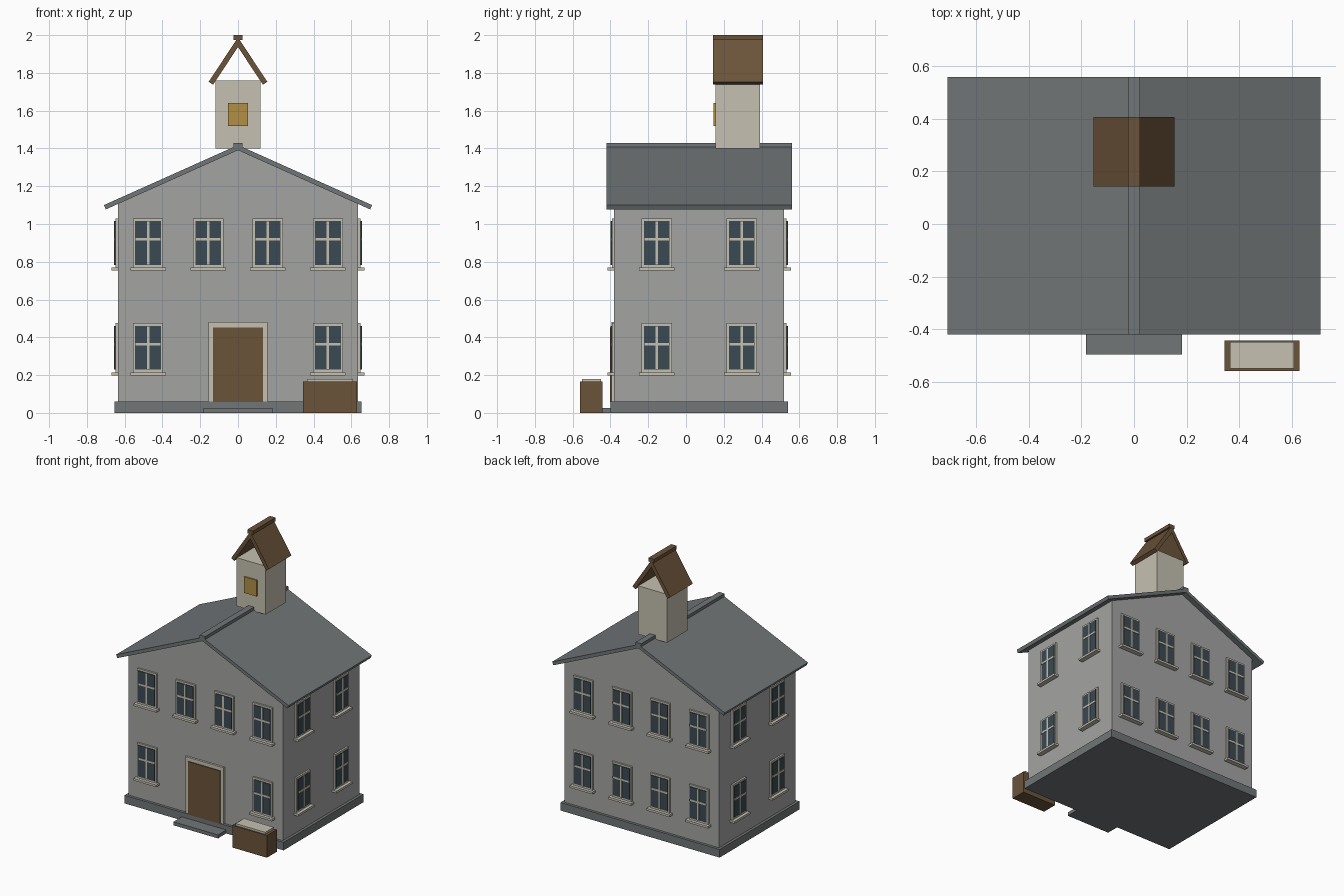
import bpy
import bmesh
from math import pi
from mathutils import Vector

if "Cube" in bpy.data.objects:
    bpy.data.objects.remove(bpy.data.objects["Cube"], do_unlink=True)


def make_material(name, rgb):
    mat = bpy.data.materials.new(name)
    mat.use_nodes = True
    mat.diffuse_color = (*rgb, 1)
    shader = next(n for n in mat.node_tree.nodes if n.type == 'BSDF_PRINCIPLED')
    shader.inputs["Base Color"].default_value = (*rgb, 1)
    shader.inputs["Roughness"].default_value = 0.9
    return mat


WALL = make_material("wall_grey", (0.37, 0.375, 0.365))
SLATE = make_material("slate_grey", (0.165, 0.18, 0.185))
CREAM = make_material("cream_trim", (0.56, 0.53, 0.44))
WOOD = make_material("brown_wood", (0.147, 0.087, 0.042))
GLASS = make_material("dark_glass", (0.043, 0.068, 0.086))
GOLD = make_material("dull_gold", (0.44, 0.275, 0.06))

MID_Y = 0.07           # centre of the house body
HALF_X, HALF_Y = 0.635, 0.45


def add_box(bm, x, y, z, index=0):
    """Add a box spanning three (low, high) ranges."""
    verts = bmesh.ops.create_cube(bm, size=1)["verts"]
    for v in verts:
        v.co = Vector(lo + (c + 0.5) * (hi - lo) for c, (lo, hi) in zip(v.co, (x, y, z)))
    for face in {f for v in verts for f in v.link_faces}:
        face.material_index = index


def finish_mesh(bm, name, mats):
    bmesh.ops.recalc_face_normals(bm, faces=bm.faces)
    mesh = bpy.data.meshes.new(name)
    bm.to_mesh(mesh)
    bm.free()
    for mat in mats:
        mesh.materials.append(mat)
    return mesh


def add_object(name, mesh, location=(0, 0, 0), turn=0):
    obj = bpy.data.objects.new(name, mesh)
    obj.location = location
    obj.rotation_euler.z = turn
    bpy.context.collection.objects.link(obj)
    return obj


def box(name, x, y, z, mat):
    bm = bmesh.new()
    add_box(bm, x, y, z)
    return add_object(name, finish_mesh(bm, name, [mat]))


def prism(name, half_profile, y, mat):
    """Mirror an x-z half profile (starting and ending on x = 0) and extrude it along y."""
    mirrored = [(-px, pz) for px, pz in reversed(half_profile) if px > 0]
    bm = bmesh.new()
    face = bm.faces.new([bm.verts.new((px, y[0], pz)) for px, pz in half_profile + mirrored])
    new = bmesh.ops.extrude_face_region(bm, geom=[face])["geom"]
    bmesh.ops.translate(bm, vec=(0, y[1] - y[0], 0),
                        verts=[v for v in new if isinstance(v, bmesh.types.BMVert)])
    return add_object(name, finish_mesh(bm, name, [mat]))


def gable_roof(name, peak, eave, thick, y, mat):
    """Bent roof slab with a square ridge cap."""
    slope = Vector((eave[0], eave[1] - peak))
    normal = Vector((slope.y, -slope.x)).normalized()
    under = Vector(eave) + normal * thick
    under_peak = under.y - under.x * slope.y / slope.x
    prism(name, [(0, peak), tuple(eave), tuple(under), (0, under_peak)], y, mat)
    box(name + "_ridge_cap", (-0.023, 0.023), y, (peak - 0.015, peak + 0.012), mat)
    return under_peak, -slope.y / slope.x


# Body, foundation and main roof
roof_under, pitch = gable_roof("main_roof", 1.418, (0.71, 1.10), 0.025,
                               (MID_Y - 0.49, MID_Y + 0.49), SLATE)
prism("house_walls", [(0, 0.05), (HALF_X, 0.05), (HALF_X, roof_under - HALF_X * pitch),
                      (0, roof_under)], (MID_Y - HALF_Y, MID_Y + HALF_Y), WALL)
box("foundation", (-0.655, 0.655), (MID_Y - 0.47, MID_Y + 0.47), (0, 0.06), SLATE)

# Bell tower
box("tower", (-0.12, 0.12), (0.155, 0.393), (1.4, 1.76), CREAM)
box("tower_panel", (-0.052, 0.052), (0.145, 0.16), (1.52, 1.64), GOLD)
gable_roof("tower_roof", 1.988, (0.155, 1.753), 0.028, (0.142, 0.408), WOOD)

# Window: frame, raised pane, glazing bars and sill, facing -y
bm = bmesh.new()
add_box(bm, (-0.08, 0.08), (-0.013, 0.005), (-0.13, 0.13))
add_box(bm, (-0.068, 0.068), (-0.018, 0), (-0.116, 0.116), 1)
add_box(bm, (-0.007, 0.007), (-0.021, 0), (-0.116, 0.116))
add_box(bm, (-0.068, 0.068), (-0.021, 0), (0.012, 0.026))
add_box(bm, (-0.094, 0.094), (-0.036, 0.005), (-0.146, -0.13))
window_mesh = finish_mesh(bm, "window", [CREAM, GLASS])

for floor, z in (("lower", 0.345), ("upper", 0.9)):
    for i, x in enumerate((-0.476, -0.158, 0.158, 0.476)):
        add_object(f"{floor}_back_window_{i}", window_mesh, (x, MID_Y + HALF_Y, z), pi)
        if floor == "upper" or abs(x) > 0.3:    # the door takes the middle
            add_object(f"{floor}_front_window_{i}", window_mesh, (x, MID_Y - HALF_Y, z))
    for i, y in enumerate((MID_Y - 0.225, MID_Y + 0.225)):
        add_object(f"{floor}_left_window_{i}", window_mesh, (HALF_X, y, z), pi / 2)
        add_object(f"{floor}_right_window_{i}", window_mesh, (-HALF_X, y, z), -pi / 2)

# Door and step
box("door_frame", (-0.157, 0.157), (-0.395, -0.37), (0.055, 0.48), CREAM)
box("door", (-0.132, 0.132), (-0.402, -0.37), (0.058, 0.452), WOOD)
box("door_step", (-0.183, 0.183), (-0.497, -0.39), (0, 0.026), SLATE)

# Crate beside the door
box("crate", (0.345, 0.63), (-0.56, -0.443), (0, 0.165), WOOD)
box("crate_top", (0.365, 0.61), (-0.55, -0.45), (0.16, 0.18), CREAM)
